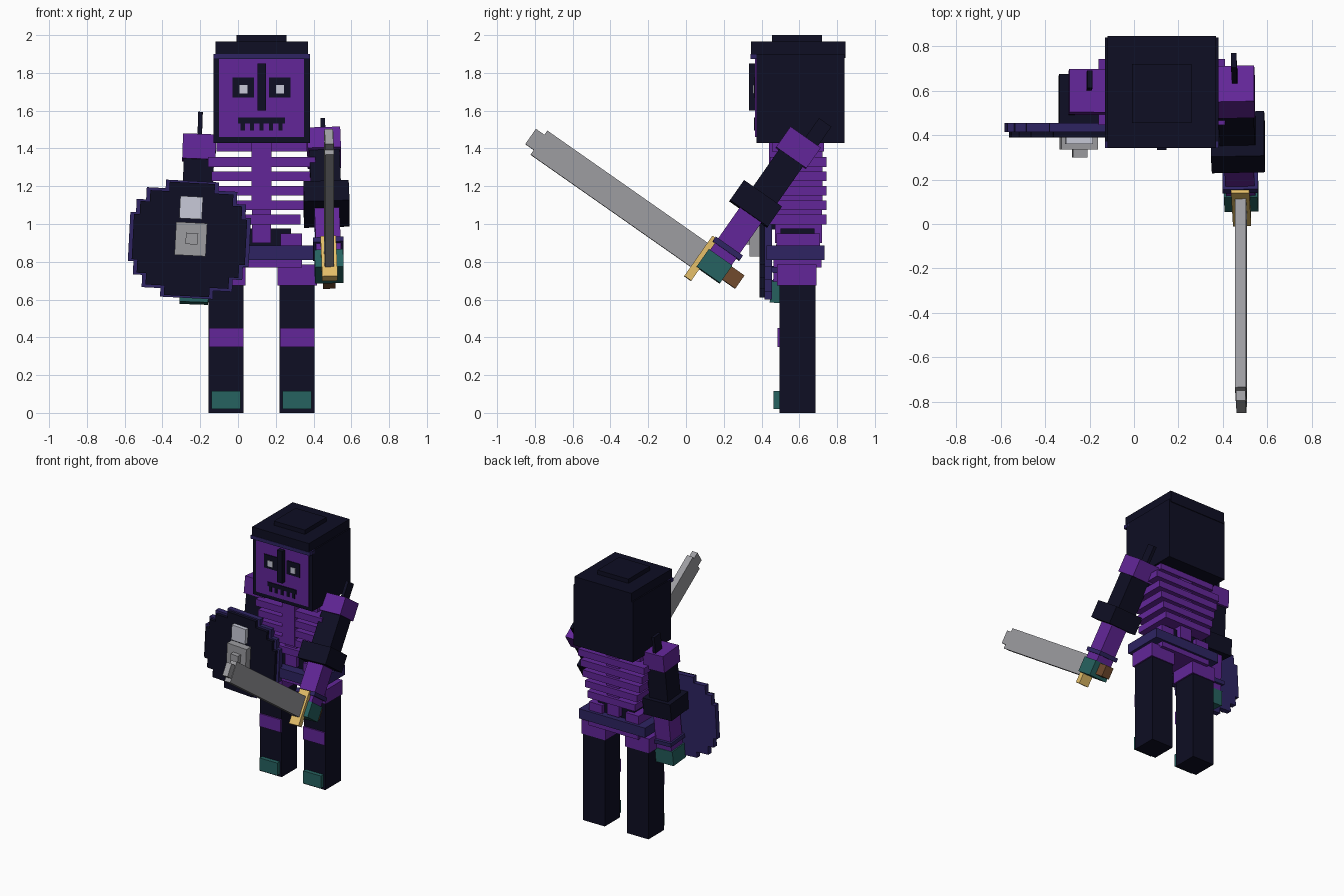
import bpy, bmesh
from math import radians
from mathutils import Matrix, Vector

if "Cube" in bpy.data.objects:
    bpy.data.objects.remove(bpy.data.objects["Cube"])


def material(name, rgb):
    lin = [((c / 255 + 0.055) / 1.055) ** 2.4 if c > 10 else c / 3294 for c in rgb]
    m = bpy.data.materials.new(name)
    m.use_nodes = True
    m.diffuse_color = (*lin, 1)
    m.node_tree.nodes["Principled BSDF"].inputs["Base Color"].default_value = (*lin, 1)
    return m


NAVY = material("dark navy", (14, 14, 35))
PURPLE = material("purple", (98, 38, 152))
INDIGO = material("indigo", (46, 36, 98))
TEAL = material("teal", (38, 98, 96))
GOLD = material("gold", (228, 190, 105))
BROWN = material("brown", (112, 74, 45))
STEEL = material("steel grey", (156, 156, 160))
PALE = material("pale grey", (200, 202, 216))

CX, CY = 0.125, 0.59  # body axis


def boxes(name, mat, spans, frame=Matrix()):
    """One object of boxes, each given as (x0, x1, y0, y1, z0, z1)."""
    bm = bmesh.new()
    for s in spans:
        lo, hi = Vector(s[0::2]), Vector(s[1::2])
        place = Matrix.Translation((lo + hi) / 2) @ Matrix.Diagonal((*(hi - lo), 1))
        bmesh.ops.create_cube(bm, size=1, matrix=frame @ place)
    mesh = bpy.data.meshes.new(name)
    bm.to_mesh(mesh)
    bm.free()
    mesh.materials.append(mat)
    ob = bpy.data.objects.new(name, mesh)
    bpy.context.collection.objects.link(ob)
    return ob


def centred(hx, y0, y1, z0, z1, x=CX):
    return (x - hx, x + hx, y0, y1, z0, z1)


# Head and helmet
boxes("helmet", NAVY, [centred(0.255, 0.372, 0.84, 1.43, 1.9),
                       centred(0.245, 0.345, 0.845, 1.88, 1.967),
                       centred(0.133, 0.455, 0.72, 1.96, 2.0)])
boxes("helmet_brow", INDIGO, [centred(0.255, 0.342, 0.4, 1.873, 1.9)])
boxes("face", PURPLE, [centred(0.225, 0.366, 0.374, 1.46, 1.873)])
boxes("eye_sockets", NAVY, [centred(0.057, 0.36, 0.368, 1.67, 1.775, CX + s * 0.097) for s in (-1, 1)])
boxes("pupils", PALE, [centred(0.021, 0.356, 0.362, 1.69, 1.735, CX + s * 0.097) for s in (-1, 1)])
boxes("nose", NAVY, [centred(0.022, 0.334, 0.368, 1.6, 1.85)])
boxes("mouth", NAVY, [centred(0.124, 0.36, 0.368, 1.533, 1.565)]
      + [centred(0.011, 0.36, 0.368, 1.495, 1.535, CX + i * 0.05) for i in range(-2, 3)])

# Rib cage, tapering downwards round a solid core
ribs = []
for i in range(5):
    z = 1.355 - i * 0.0765
    ribs.append(centred(0.285 - i * 0.02, 0.445, 0.743, z - 0.052, z))
boxes("ribs", PURPLE, ribs)
boxes("breastbone_and_spine", PURPLE, [centred(0.053, 0.44, 0.722, 1.08, 1.43),
                                       centred(0.05, 0.47, 0.72, 0.9, 1.1)])
boxes("collar", PURPLE, [centred(0.24, 0.455, 0.73, 1.385, 1.435)])

# Waist
boxes("belly", NAVY, [centred(0.155, 0.5, 0.68, 0.88, 0.975)])
boxes("pelvis", PURPLE, [centred(0.215, 0.463, 0.717, 0.77, 0.82),
                         (0.225, 0.34, 0.48, 0.71, 0.87, 0.95),
                         (-0.09, 0.025, 0.48, 0.71, 0.87, 0.95)])
boxes("belt", INDIGO, [centred(0.285, 0.425, 0.733, 0.81, 0.885)])

# Legs
for side, word in ((-1, "right"), (1, "left")):
    x = CX + side * 0.188
    boxes(word + "_leg", NAVY, [centred(0.093, 0.495, 0.685, 0, 0.7, x)])
    boxes(word + "_hip_guard", PURPLE, [centred(0.104, 0.483, 0.692, 0.675, 0.785, x)])
    boxes(word + "_knee_guard", PURPLE, [centred(0.091, 0.485, 0.675, 0.35, 0.45, x)])
    boxes(word + "_toe_cap", TEAL, [centred(0.077, 0.463, 0.5, 0.02, 0.117, x)])


# Arms, built hanging down from the shoulder and swung forwards
def arm(word, side, swing):
    f = (Matrix.Translation((CX + side * 0.33, 0.595, 1.405))
         @ Matrix.Rotation(radians(swing), 4, "X")
         @ Matrix.Rotation(radians(-2 * side), 4, "Y"))
    boxes(word + "_shoulder", PURPLE, [centred(0.088, -0.098, 0.098, -0.068, 0.064, 0)], f)
    boxes(word + "_shoulder_spike", NAVY, [centred(0.012, 0.0, 0.08, 0.05, 0.19, 0)], f)
    boxes(word + "_upper_arm", NAVY, [centred(0.08, -0.078, 0.078, -0.32, -0.06, 0)], f)
    boxes(word + "_elbow", NAVY, [centred(0.12, -0.137, 0.108, -0.44, -0.31, 0)], f)
    boxes(word + "_forearm", PURPLE, [centred(0.066, -0.072, 0.068, -0.72, -0.43, 0)], f)
    boxes(word + "_cuff", INDIGO, [centred(0.08, -0.088, 0.088, -0.67, -0.64, 0)], f)
    boxes(word + "_hand", TEAL, [centred(0.076, -0.08, 0.072, -0.828, -0.715, 0)], f)
    return f


arm("right", -1, -5)
grip = arm("left", 1, -35)

# Sword, held across the left hand
boxes("sword_handle", BROWN, [centred(0.033, -0.1, 0.155, -0.805, -0.72, 0)], grip)
boxes("sword_guard", GOLD, [centred(0.041, -0.105, -0.06, -0.905, -0.645, 0)], grip)
boxes("sword_blade", STEEL, [centred(0.025, -1.14, -0.1, -0.845, -0.69, 0),
                             centred(0.022, -1.195, -1.13, -0.815, -0.717, 0)], grip)

# Shield: stepped round slabs with a boss
tilt = Matrix.Translation((-0.257, 0, 0.918)) @ Matrix.Rotation(radians(3), 4, "Y")


def stepped_disc(name, mat, y0, y1, steps):
    boxes(name, mat, [(-w, w, y0, y1, -h, h) for w, h in steps], tilt)


stepped_disc("shield_back", INDIGO, 0.415, 0.455,
             [(0.32, 0.13), (0.29, 0.2), (0.24, 0.265), (0.14, 0.31)])
stepped_disc("shield_face", NAVY, 0.39, 0.418,
             [(0.3, 0.12), (0.27, 0.19), (0.22, 0.25), (0.12, 0.3)])
boxes("shield_boss", STEEL, [(-0.075, 0.09, 0.335, 0.395, -0.085, 0.09),
                             (-0.02, 0.045, 0.3, 0.34, -0.025, 0.035)], tilt)
boxes("shield_emblem", PALE, [(-0.06, 0.06, 0.36, 0.395, 0.11, 0.228)], tilt)
